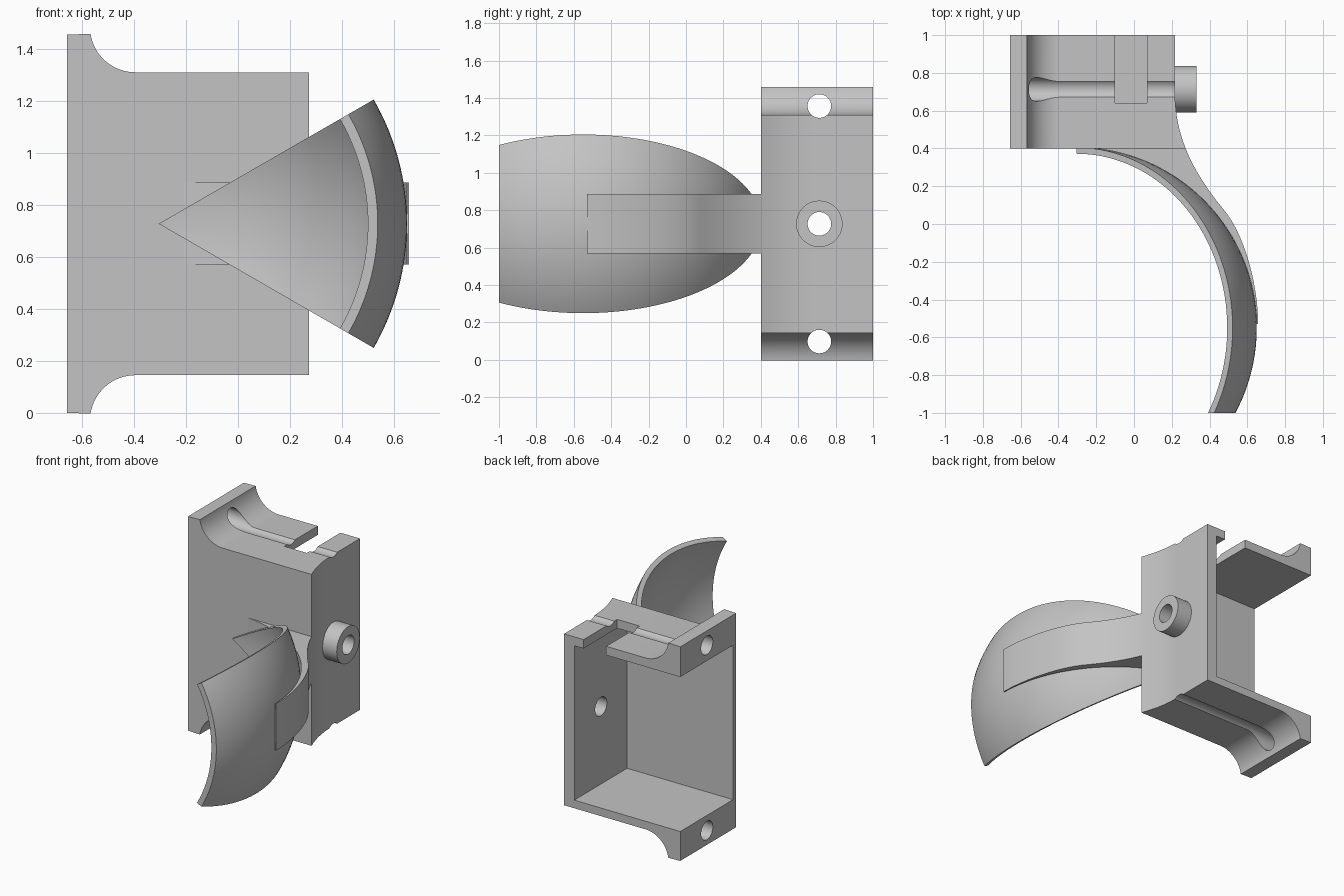
import bpy, bmesh
from math import sin, cos, asin, pi, radians, sqrt
from mathutils import Vector, Matrix
from mathutils.geometry import interpolate_bezier

cube = bpy.data.objects.get("Cube")
if cube:
    bpy.data.objects.remove(cube, do_unlink=True)

grey = bpy.data.materials.new("plain grey")
grey.use_nodes = True
grey.diffuse_color = (0.55, 0.55, 0.55, 1)
grey.node_tree.nodes["Principled BSDF"].inputs["Base Color"].default_value = grey.diffuse_color

HEIGHT = 1.455
MID = HEIGHT / 2
HOLE_Y, HOLE_R = 0.713, 0.063
BALL_X, BALL_Y, BALL_R, SHELL = -0.305, -0.55, 0.955, 0.033


def finish(name, bm):
    bmesh.ops.recalc_face_normals(bm, faces=bm.faces)
    mesh = bpy.data.meshes.new(name)
    bm.to_mesh(mesh)
    bm.free()
    mesh.materials.append(grey)
    obj = bpy.data.objects.new(name, mesh)
    bpy.context.collection.objects.link(obj)
    return obj


def prism(name, points, along):
    """Extrude a closed outline of 3D points."""
    bm = bmesh.new()
    face = bm.faces.new([bm.verts.new(p) for p in points])
    new = bmesh.ops.extrude_face_region(bm, geom=[face])["geom"]
    verts = [v for v in new if isinstance(v, bmesh.types.BMVert)]
    bmesh.ops.translate(bm, verts=verts, vec=along)
    return finish(name, bm)


def box(name, lo, hi):
    corners = [(lo[0], lo[1]), (hi[0], lo[1]), (hi[0], hi[1]), (lo[0], hi[1])]
    return prism(name, [(x, y, lo[2]) for x, y in corners], (0, 0, hi[2] - lo[2]))


def rod(name, x0, x1, z, radius):
    """Cylinder lying along x."""
    bm = bmesh.new()
    place = Matrix.Translation(((x0 + x1) / 2, HOLE_Y, z)) @ Matrix.Rotation(pi / 2, 4, 'Y')
    bmesh.ops.create_cone(bm, cap_ends=True, segments=48, radius1=radius,
                          radius2=radius, depth=x1 - x0, matrix=place)
    return finish(name, bm)


def cut(obj, cutter):
    mod = obj.modifiers.new("cut", 'BOOLEAN')
    mod.operation, mod.object, mod.solver = 'DIFFERENCE', cutter, 'EXACT'
    bpy.context.view_layer.objects.active = obj
    bpy.ops.object.modifier_apply(modifier=mod.name)
    bpy.data.objects.remove(cutter, do_unlink=True)


def smooth(obj):
    bpy.ops.object.select_all(action='DESELECT')
    obj.select_set(True)
    bpy.context.view_layer.objects.active = obj
    bpy.ops.object.shade_smooth_by_angle(angle=radians(25))


# Outer sweep shared by the bracket wall and the arm
concave = [p.to_2d() for p in interpolate_bezier(
    Vector((0.217, 0.7, 0)), Vector((0.217, 0.5, 0)),
    Vector((0.28, 0.31, 0)), Vector((0.48, 0.07, 0)), 25)]
convex = [p.to_2d() for p in interpolate_bezier(
    Vector((0.48, 0.07, 0)), Vector((0.585, -0.06, 0)),
    Vector((0.657, -0.32, 0)), Vector((0.657, -0.53, 0)), 25)]

# Bracket body: front outline with filleted ears, mirrored top to bottom
R = 0.174
fillet = [(-0.395 - R * sin(a), HEIGHT - 0.145 + R * (1 - cos(a)))
          for a in [asin(0.172 / R) * (1 - i / 16) for i in range(17)]]
upper = [(-0.657, HEIGHT)] + fillet + [(0.35, HEIGHT - 0.145)]
outline = upper + [(x, HEIGHT - z) for x, z in reversed(upper)]
body = prism("bracket_body", [(x, 0.4, z) for x, z in outline], (0, 0.6, 0))

# Curved outer side, hollow, slot in the top plate, cable holes with grooves
side = [(0.217, 1.1)] + [tuple(p) for p in concave[:15]] + [(0.6, 0.25), (0.6, 1.1)]
cut(body, prism("side_cutter", [(x, y, -0.1) for x, y in side], (0, 0, 1.7)))
cut(body, box("hollow_cutter", (-0.8, 0.433, 0.2), (0.14, 1.1, 1.25)))
cut(body, box("slot_cutter", (-0.1, 0.64, 1.1), (0.07, 1.1, 1.6)))
for z in (0.098, HEIGHT - 0.098):
    cut(body, rod("cable_cutter", -0.8, 0.5, z, HOLE_R))
cut(body, rod("wall_hole_cutter", 0, 0.5, MID, HOLE_R))
smooth(body)

# Side boss with a through hole
boss = rod("side_boss", 0.16, 0.33, MID, 0.124)
cut(boss, rod("boss_hole_cutter", 0, 0.5, MID, HOLE_R))
smooth(boss)

# Arm: between the outer sweep and the round of the blade
start, end = asin(0.02 / BALL_R), asin(0.95 / BALL_R)
inner = [(BALL_X + BALL_R * cos(a), BALL_Y + BALL_R * sin(a))
         for a in [start + (end - start) * i / 48 for i in range(49)]]
arm_outline = [tuple(p) for p in concave[12:] + convex[1:]] + inner
arm = prism("support_arm", [(x, y, 0.57) for x, y in arm_outline], (0, 0, 0.317))
smooth(arm)

# Blade: sixty degree slice of a hollow ball, open at the front


def arc(radius, steps=48):
    low = asin((-1 - BALL_Y) / radius)
    return [(radius * cos(low + (pi / 2 - low) * i / steps),
             radius * sin(low + (pi / 2 - low) * i / steps)) for i in range(steps + 1)]


profile = arc(BALL_R) + arc(BALL_R - SHELL)[::-1]
bm = bmesh.new()
turn = Matrix.Rotation(radians(30), 4, 'Y')
centre = Vector((BALL_X, BALL_Y, MID))
face = bm.faces.new([bm.verts.new(centre + turn @ Vector((r, y, 0))) for r, y in profile])
cap = face.copy()
bmesh.ops.spin(bm, geom=[face] + face.edges[:] + face.verts[:], cent=centre,
               axis=(0, -1, 0), angle=radians(60), steps=32, use_duplicate=False)
bmesh.ops.remove_doubles(bm, verts=bm.verts, dist=0.0002)
blade = finish("curved_blade", bm)
smooth(blade)
